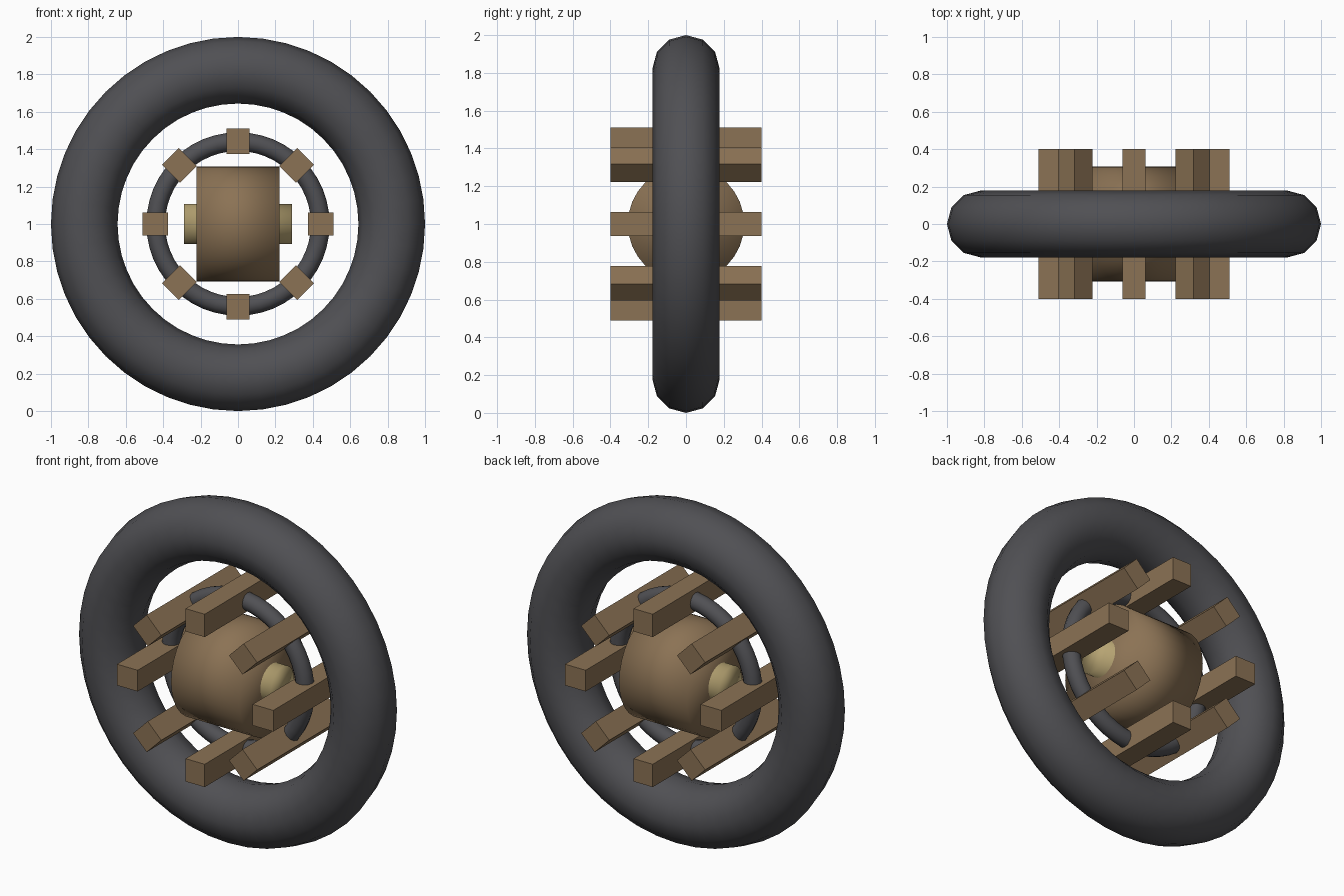
import bpy
import math
from mathutils import Matrix, Vector

old = bpy.data.objects.get("Cube")
if old:
    bpy.data.objects.remove(old, do_unlink=True)

CENTRE = Vector((0, 0, 1))


def material(name, r, g, b):
    m = bpy.data.materials.new(name)
    m.use_nodes = True
    m.diffuse_color = (r, g, b, 1)
    m.node_tree.nodes["Principled BSDF"].inputs["Base Color"].default_value = (r, g, b, 1)
    return m


rubber = material("dark grey", 0.08, 0.08, 0.088)
wood = material("brown", 0.26, 0.17, 0.09)
brass = material("pale brass", 0.47, 0.37, 0.17)


def finish(name, mat, smooth=True):
    ob = bpy.context.object
    ob.name = name
    ob.data.materials.append(mat)
    if smooth:
        bpy.ops.object.shade_smooth()
    return ob


def ring(name, major, minor, major_count, minor_count):
    bpy.ops.mesh.primitive_torus_add(
        major_radius=major, minor_radius=minor, major_segments=major_count,
        minor_segments=minor_count, location=CENTRE, rotation=(math.pi / 2, 0, 0))
    finish(name, rubber)


def cross_cylinder(name, radius, length, mat):
    bpy.ops.mesh.primitive_cylinder_add(
        vertices=32, radius=radius, depth=length, location=CENTRE,
        rotation=(0, math.pi / 2, 0))
    finish(name, mat)


# Outer tyre and thin inner ring
ring("outer_tyre", 0.822, 0.178, 48, 12)
ring("inner_ring", 0.44, 0.05, 48, 12)

# Hub drum and the axle through it
cross_cylinder("hub_drum", 0.308, 0.444, wood)
cross_cylinder("axle", 0.108, 0.58, brass)

# Eight bars around the inner ring
for i in range(8):
    turn = Matrix.Rotation(i * math.pi / 4, 4, 'Y')
    bpy.ops.mesh.primitive_cube_add(size=1)
    bar = finish(f"bar_{i + 1}", wood, smooth=False)
    bar.matrix_world = (Matrix.Translation(CENTRE) @ turn
                        @ Matrix.Translation((0, 0, 0.443))
                        @ Matrix.Diagonal((0.125, 0.8, 0.135, 1)))
